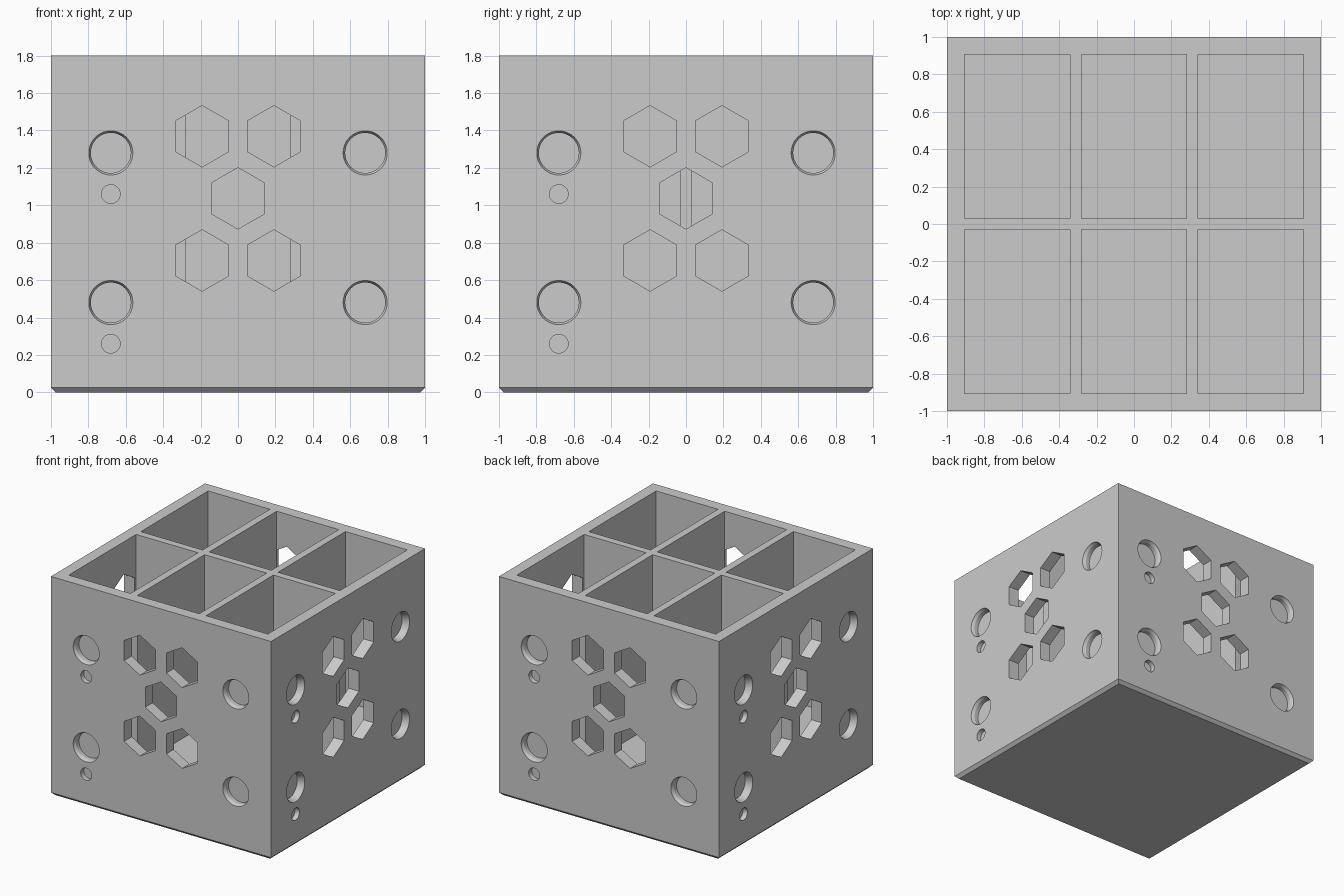
import bpy, bmesh, math
from mathutils import Matrix, Vector

if "Cube" in bpy.data.objects:
    bpy.data.objects.remove(bpy.data.objects["Cube"])

HEIGHT = 1.8
FLOOR = 0.4
WALL = 0.095

grey = bpy.data.materials.new("plain grey")
grey.diffuse_color = (0.6, 0.6, 0.6, 1)
grey.use_nodes = True
grey.node_tree.nodes["Principled BSDF"].inputs["Base Color"].default_value = grey.diffuse_color


def to_object(bm, name):
    bmesh.ops.recalc_face_normals(bm, faces=bm.faces)
    mesh = bpy.data.meshes.new(name)
    bm.to_mesh(mesh)
    bm.free()
    obj = bpy.data.objects.new(name, mesh)
    bpy.context.collection.objects.link(obj)
    mesh.materials.append(grey)
    return obj


def loft(bm, rings):
    """Closed solid through a list of equal-length point rings."""
    loops = [[bm.verts.new(p) for p in ring] for ring in rings]
    n = len(loops[0])
    for a, b in zip(loops, loops[1:]):
        for i in range(n):
            j = (i + 1) % n
            bm.faces.new((a[i], a[j], b[j], b[i]))
    bm.faces.new(loops[0])
    bm.faces.new(loops[-1])


def rect(x0, x1, y0, y1, z):
    return [(x0, y0, z), (x1, y0, z), (x1, y1, z), (x0, y1, z)]


def hole(bm, x, z, sides, sections, turn):
    """Cutter entering the front wall, spun to one of the four sides."""
    spin = Matrix.Rotation(turn * math.pi / 2, 3, 'Z')
    angles = [math.pi / 2 + 2 * math.pi * i / sides for i in range(sides)]
    loft(bm, [[spin @ Vector((x + r * math.cos(a), -1 + d, z + r * math.sin(a)))
               for a in angles] for r, d in sections])


def cut(target, cutter):
    cutter.hide_render = True
    mod = target.modifiers.new("cut", 'BOOLEAN')
    mod.operation = 'DIFFERENCE'
    mod.solver = 'EXACT'
    mod.object = cutter
    bpy.context.view_layer.objects.active = target
    bpy.ops.object.modifier_apply(modifier=mod.name)
    bpy.data.objects.remove(cutter)


# Block with a chamfered bottom edge
bm = bmesh.new()
loft(bm, [rect(-s, s, -s, s, z) for s, z in ((0.975, 0), (1, 0.025), (1, HEIGHT))])
box = to_object(bm, "divided_box")

# Six open compartments
bm = bmesh.new()
for x0, x1 in ((-0.905, -0.343), (-0.282, 0.282), (0.343, 0.905)):
    for y0, y1 in ((-0.905, -0.03), (0.03, 0.905)):
        loft(bm, [rect(x0, x1, y0, y1, z) for z in (FLOOR, HEIGHT + 0.1)])
cut(box, to_object(bm, "compartment_cutter"))

# Wall openings and blind sockets, the same on all four sides
bm = bmesh.new()
for turn in range(4):
    # Hexagonal windows
    for x, z in ((0, 1.037), (-0.192, 1.369), (0.192, 1.369),
                 (-0.192, 0.705), (0.192, 0.705)):
        hole(bm, x, z, 6, [(0.164, -0.05), (0.164, WALL + 0.002)], turn)
    for z in (1.28, 0.48):
        # Round sockets with a tapered rim
        for x in (-0.68, 0.68):
            hole(bm, x, z, 48, [(0.118, -0.05), (0.118, 0), (0.107, 0.025),
                                (0.107, 0.06)], turn)
        # Small pin holes
        hole(bm, -0.68, z - 0.22, 32, [(0.05, -0.05), (0.05, 0.04)], turn)
cut(box, to_object(bm, "wall_cutter"))

# Smooth the round sockets, keep the edges crisp
bpy.ops.object.select_all(action='DESELECT')
box.select_set(True)
bpy.context.view_layer.objects.active = box
bpy.ops.object.shade_smooth_by_angle(angle=math.radians(20))
